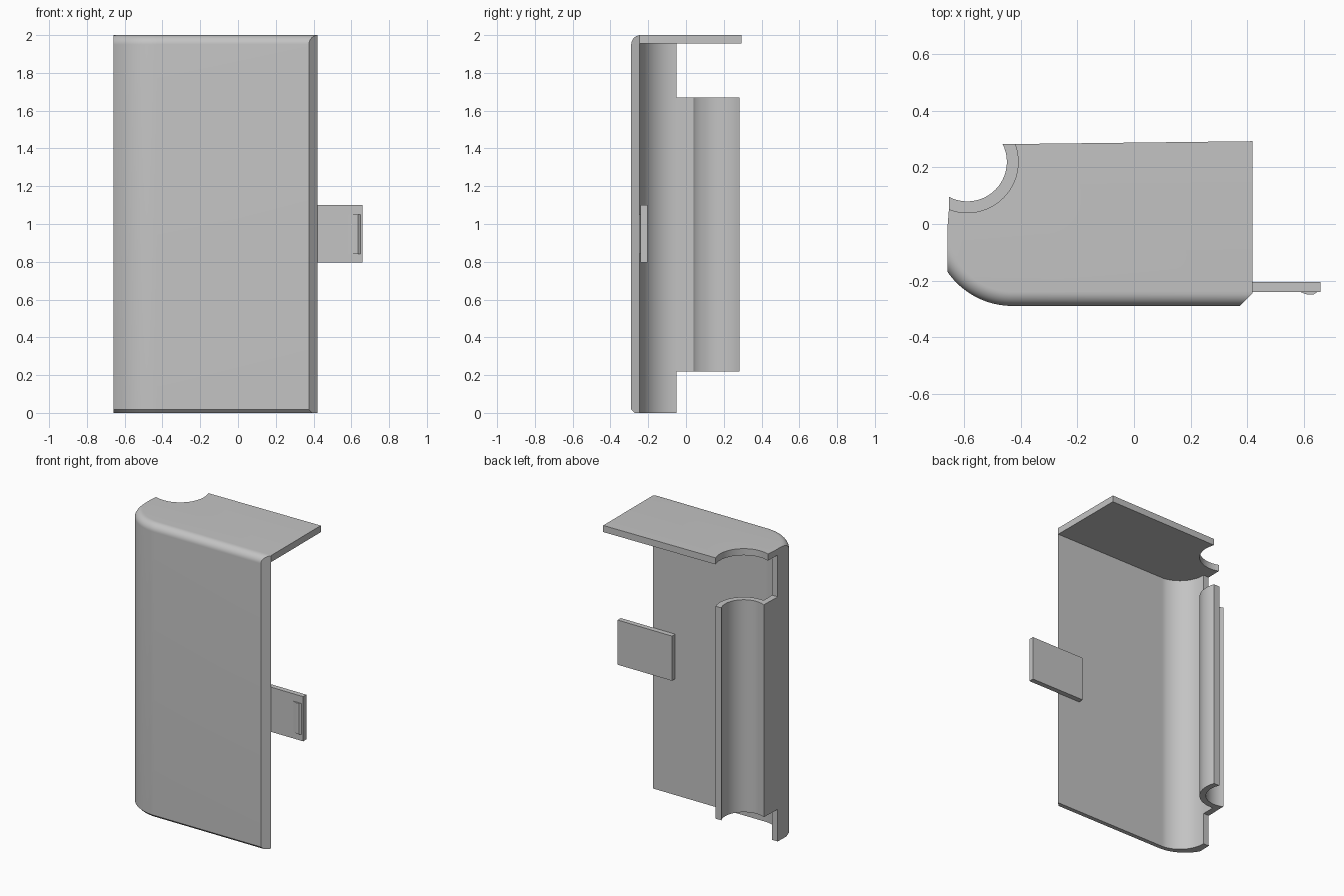
import bpy, bmesh
from math import cos, sin, pi, asin, acos, sqrt

if "Cube" in bpy.data.objects:
    bpy.data.objects.remove(bpy.data.objects["Cube"])

# One plain grey plastic
GREY = (0.55, 0.55, 0.55, 1)
plastic = bpy.data.materials.new("grey plastic")
plastic.use_nodes = True
plastic.diffuse_color = GREY
plastic.node_tree.nodes["Principled BSDF"].inputs["Base Color"].default_value = GREY

TOP, WALL = 2.0, 0.045
FRONT, BACK, LEFT_X, RIGHT_X = -0.29, 0.29, -0.66, 0.42
HINGE = (-0.59, 0.22)
HINGE_IN, HINGE_OUT = 0.14, 0.18
CLIP_X, CLIP_Y = -0.655, 0.283       # planes that trim the hinge arc


def arc(centre, radius, a0, a1, n):
    return [(centre[0] + radius * cos(a0 + (a1 - a0) * i / n),
             centre[1] + radius * sin(a0 + (a1 - a0) * i / n)) for i in range(n + 1)]


def hinge_arc(radius):
    """Arc from the back trim plane round to the side trim plane."""
    start = asin((CLIP_Y - HINGE[1]) / radius)
    end = -acos((CLIP_X - HINGE[0]) / radius)
    return arc(HINGE, radius, start, end, 24)


def loft(name, levels):
    """Closed solid through outlines of equal point count, given as (z, points)."""
    bm = bmesh.new()
    rings = [[bm.verts.new((x, y, z)) for x, y in pts] for z, pts in levels]
    n = len(rings[0])
    for low, high in zip(rings, rings[1:]):
        for i in range(n):
            j = (i + 1) % n
            bm.faces.new((low[i], low[j], high[j], high[i]))
    bm.faces.new(rings[0][::-1])
    bm.faces.new(rings[-1])
    bmesh.ops.recalc_face_normals(bm, faces=bm.faces)
    mesh = bpy.data.meshes.new(name)
    bm.to_mesh(mesh)
    bm.free()
    mesh.materials.append(plastic)
    obj = bpy.data.objects.new(name, mesh)
    bpy.context.collection.objects.link(obj)
    return obj


def prism(name, pts, z0, z1):
    return loft(name, [(z0, pts), (z1, pts)])


def smooth(obj):
    bpy.ops.object.select_all(action='DESELECT')
    obj.select_set(True)
    bpy.context.view_layer.objects.active = obj
    bpy.ops.object.shade_smooth_by_angle(angle=0.4)


def cover_outline(inset):
    """Cover plan with its front and rounded corner moved inward."""
    centre, radius = (-0.43, -0.01), 0.28 - inset
    corner = arc(centre, radius, pi + acos(-(LEFT_X - centre[0]) / radius), 1.5 * pi, 20)
    y = FRONT + inset
    bevel_x = min(0.375 + inset, RIGHT_X - 0.001)
    bevel_y = max(-0.245, y + 0.001)
    return (corner + [(bevel_x, y), (RIGHT_X, bevel_y), (RIGHT_X, BACK + 0.003)]
            + hinge_arc(HINGE_OUT))


# Cover: chamfered foot, straight walls, rounded top edge
ROUND = 0.05
levels = [(0, cover_outline(0.017)), (0.017, cover_outline(0))]
for i in range(11):
    a = pi / 2 * i / 10
    levels.append((TOP - ROUND + ROUND * sin(a), cover_outline(ROUND * (1 - cos(a)))))
cover = loft("cover_shell", levels)

# Hollow it out, open at the back, right and bottom
inner = arc((-0.42, -0.05), 0.19 + 0.005, pi, 1.5 * pi, 20)
inner = [(x, max(y, -0.243)) for x, y in inner]
cavity = prism("cavity_cutter", inner + [(0.6, -0.243), (0.6, 0.6), (-0.9, 0.6), (-0.9, -0.05)],
               -0.2, TOP - WALL)
cut = cover.modifiers.new("hollow", 'BOOLEAN')
cut.operation, cut.solver, cut.object = 'DIFFERENCE', 'EXACT', cavity
bpy.context.view_layer.objects.active = cover
bpy.ops.object.modifier_apply(modifier=cut.name)
bpy.data.objects.remove(cavity)
smooth(cover)

# Side wall strip and the concave hinge trough it carries
HINGE_LOW, HINGE_HIGH = 0.22, 1.67
prism("hinge_side_wall", [(LEFT_X + 0.001, -0.05), (-0.615, -0.05), (-0.615, 0.045), (CLIP_X, 0.054)],
      HINGE_LOW, HINGE_HIGH)
trough = prism("hinge_trough", hinge_arc(HINGE_OUT) + hinge_arc(HINGE_IN)[::-1],
               HINGE_LOW, HINGE_HIGH)
smooth(trough)

# Latch tab fixed to the inside of the front wall, with a small catch
prism("latch_tab", [(0.25, -0.24), (0.66, -0.24), (0.66, -0.205), (0.25, -0.205)], 0.795, 1.1)
prism("latch_catch", [(0.58, -0.238), (0.615, -0.25), (0.635, -0.25), (0.652, -0.238)], 0.84, 1.05)
